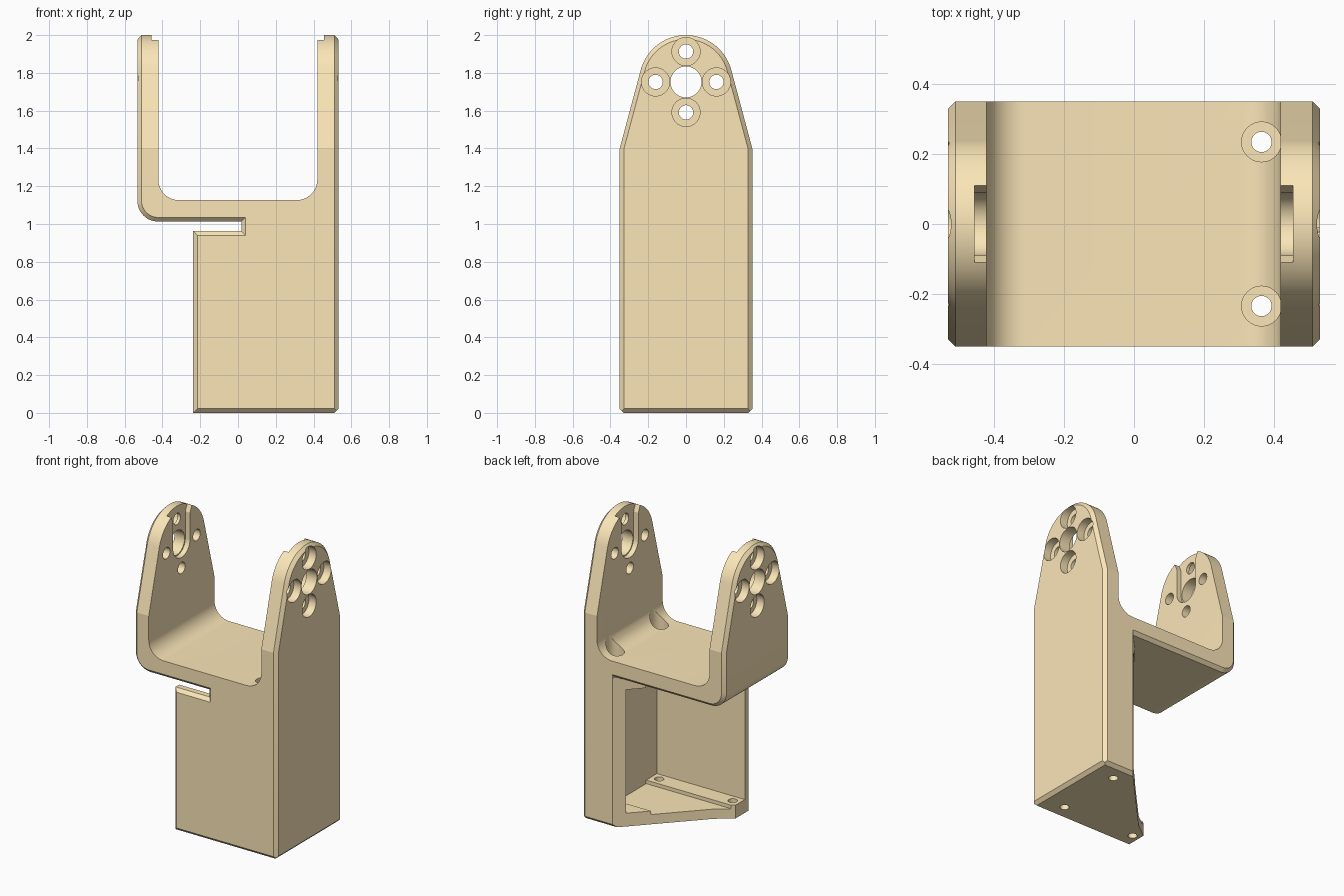
import bpy, bmesh, math

if "Cube" in bpy.data.objects:
    bpy.data.objects.remove(bpy.data.objects["Cube"])

CH = 0.022          # edge chamfer
PIV = 1.752         # height of the pivot axis
HX, HY = 0.533, 0.351   # half width and half depth


def arc(cx, cy, r, a0, a1, n=16):
    return [(cx + r * math.cos(math.radians(a0 + (a1 - a0) * i / n)),
             cy + r * math.sin(math.radians(a0 + (a1 - a0) * i / n))) for i in range(n + 1)]


def circle(cx, cy, r, n=40):
    return arc(cx, cy, r, 0, 360, n)[:-1]


def rect(u0, u1, v0, v1):
    return [(u0, v0), (u1, v0), (u1, v1), (u0, v1)]


def prism(name, pts, axis, lo, hi, chamfer=0):
    """Extrude a 2D outline along an axis, optionally chamfering both end caps."""
    place = {'x': lambda u, v, t: (t, u, v),
             'y': lambda u, v, t: (u, t, v),
             'z': lambda u, v, t: (u, v, t)}[axis]
    bm = bmesh.new()
    rings = [[bm.verts.new(place(u, v, t)) for u, v in pts] for t in (lo, hi)]
    caps = [bm.faces.new(r) for r in rings]
    n = len(pts)
    for i in range(n):
        j = (i + 1) % n
        bm.faces.new((rings[0][i], rings[0][j], rings[1][j], rings[1][i]))
    bmesh.ops.recalc_face_normals(bm, faces=bm.faces)
    if chamfer:
        edges = [e for f in caps for e in f.edges]
        bmesh.ops.bevel(bm, geom=edges, offset=chamfer, offset_type='OFFSET', segments=1,
                        profile=0.5, affect='EDGES', clamp_overlap=False)
    me = bpy.data.meshes.new(name)
    bm.to_mesh(me)
    bm.free()
    ob = bpy.data.objects.new(name, me)
    bpy.context.collection.objects.link(ob)
    return ob


def combine(target, other, op='DIFFERENCE'):
    other.hide_render = True
    mod = target.modifiers.new("bool", 'BOOLEAN')
    mod.operation, mod.solver, mod.object = op, 'EXACT', other
    bpy.context.view_layer.objects.active = target
    bpy.ops.object.modifier_apply(modifier=mod.name)
    bpy.data.objects.remove(other, do_unlink=True)


# Outer shape: front outline intersected with the tapered side outline
front = ([(-HX, 2.05)] + arc(-HX + 0.11, 1.123, 0.11, 180, 270, 12) +
         [(0.018, 1.013), (0.018, 0.962), (-0.237, 0.962), (-0.237, 0), (0.6, 0), (0.6, 2.05)])
bracket = prism("servo_bracket", front, 'y', -HY, HY, CH)
side = ([(-HY, 0), (HY, 0), (HY, 1.4)] + arc(0, PIV, 0.248, 15.2, 164.8, 36) + [(-HY, 1.4)])
combine(bracket, prism("side_outline", side, 'x', -HX, HX, CH), 'INTERSECT')

# Fork opening between the arms
fork = ([(-0.422, 2.2)] + arc(-0.312, 1.236, 0.11, 180, 270, 12) +
        arc(0.31, 1.236, 0.11, 270, 360, 12) + [(0.42, 2.2)])
combine(bracket, prism("fork_cut", fork, 'y', -0.5, 0.5))

# Lower cavity, recesses between the mounting strips, open upper left
for x1, y0, y1, z0, z1 in ((0.42, -0.29, 0.29, 0.09, 0.925),
                           (0.42, -0.175, 0.175, 0.066, 0.5),
                           (0.42, -0.2, 0.2, 0.4, 1.0129),
                           (0.018, -0.29, 0.29, 0.9, 0.99)):
    combine(bracket, prism("cavity_cut", rect(-0.45, x1, y0, y1), 'z', z0, z1))

# Diagonal opening at the back left, with the chamfer under the fork floor
diagonal = [(0.35, 0.4), (-0.13, -0.11), (-0.3, -0.24), (-0.3, 0.4)]
combine(bracket, prism("diagonal_cut", diagonal, 'z', -0.1, 1.0129))
combine(bracket, prism("floor_chamfer", [(HY - CH, 1.0129), (HY + CH, 1.0129),
                                         (HY + CH, 1.0129 + 2 * CH)], 'x', -0.05, 0.304))

# Vertical mounting screw holes
for y in (-0.235, 0.235):
    combine(bracket, prism("screw_cut", circle(0.365, y, 0.029), 'z', -0.1, 1.3))
    combine(bracket, prism("screw_head_cut", circle(0.365, y, 0.057), 'z', 1.06, 1.36))
combine(bracket, prism("screw_cut", circle(-0.185, -0.235, 0.029), 'z', -0.1, 0.2))

# Arm holes: pivot, four counterbored screws, inner slot flared at the top
combine(bracket, prism("pivot_cut", circle(0, PIV, 0.082), 'x', -0.7, 0.7))
slot = ([(-0.13, 2.02), (-0.09, 1.93)] + arc(0, PIV, 0.09, 180, 360, 24) +
        [(0.09, 1.93), (0.13, 2.02)])
combine(bracket, prism("slot_cut", slot, 'x', -0.457, 0.455))
for k in range(4):
    y = 0.161 * math.cos(k * math.pi / 2)
    z = PIV + 0.161 * math.sin(k * math.pi / 2)
    combine(bracket, prism("arm_screw_cut", circle(y, z, 0.038), 'x', -0.7, 0.7))
    for s in (-1, 1):
        lo, hi = sorted((s * 0.478, s * 0.7))
        combine(bracket, prism("arm_head_cut", circle(y, z, 0.0745), 'x', lo, hi))

# Tan plastic
mat = bpy.data.materials.new("tan_plastic")
mat.diffuse_color = (0.963, 0.79, 0.477, 1)
mat.use_nodes = True
mat.node_tree.nodes["Principled BSDF"].inputs["Base Color"].default_value = mat.diffuse_color
bracket.data.materials.clear()
bracket.data.materials.append(mat)

# Smooth curved walls, sharp edges
bpy.ops.object.select_all(action='DESELECT')
bracket.select_set(True)
bpy.context.view_layer.objects.active = bracket
bpy.ops.object.shade_smooth_by_angle(angle=math.radians(12))
